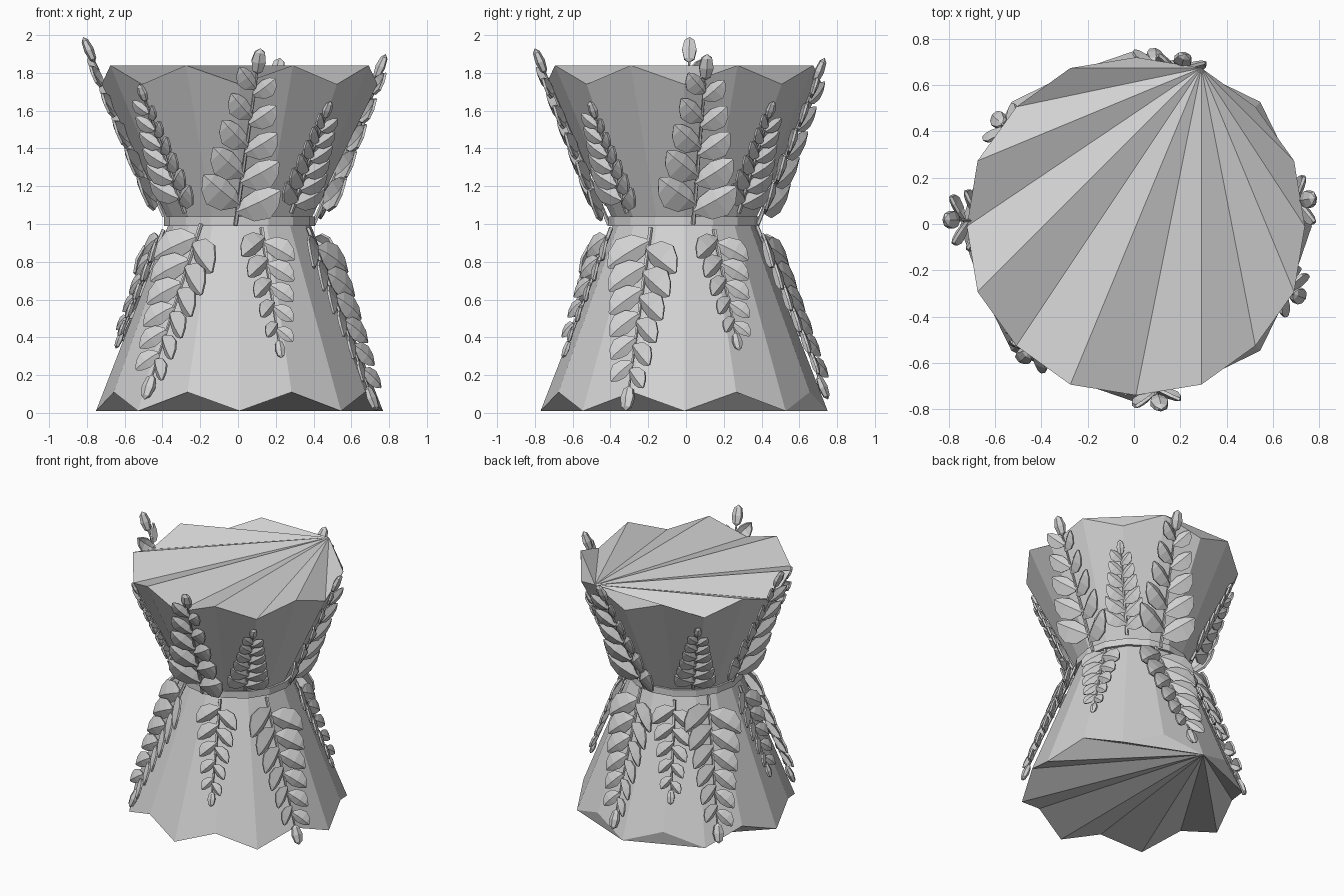
import bpy, bmesh, math
from mathutils import Vector, Matrix

cube = bpy.data.objects.get("Cube")
if cube:
    bpy.data.objects.remove(cube, do_unlink=True)

CENTRE = Vector((0.008, -0.01, 0))
SIDES = 16

grey = bpy.data.materials.new("plain grey")
grey.use_nodes = True
grey.diffuse_color = (0.64, 0.64, 0.64, 1)
grey.node_tree.nodes["Principled BSDF"].inputs["Base Color"].default_value = (0.64, 0.64, 0.64, 1)


def make_object(name, bm):
    mesh = bpy.data.meshes.new(name)
    bm.to_mesh(mesh)
    bm.free()
    mesh.materials.append(grey)
    obj = bpy.data.objects.new(name, mesh)
    obj.location = CENTRE
    bpy.context.collection.objects.link(obj)
    return obj


def frustum(name, rings, bottom_hub=0, top_hub=0):
    """Closed stack of rings; each ring is a pair of (radius, z), used on alternate corners.
    Each cap is a fan of triangles from its hub corner."""
    bm = bmesh.new()
    loops = []
    for ring in rings:
        loop = []
        for i in range(SIDES):
            r, z = ring[i % 2]
            a = math.tau * i / SIDES
            loop.append(bm.verts.new((r * math.cos(a), r * math.sin(a), z)))
        loops.append(loop)
    for low, high in zip(loops, loops[1:]):
        for i in range(SIDES):
            j = (i + 1) % SIDES
            bm.faces.new((low[i], low[j], high[j], high[i]))
    for k in range(1, SIDES - 1):
        b = [loops[0][(bottom_hub + n) % SIDES] for n in (0, k + 1, k)]
        t = [loops[-1][(top_hub + n) % SIDES] for n in (0, k, k + 1)]
        bm.faces.new(b)
        bm.faces.new(t)
    return make_object(name, bm)


# Body: two flared halves with zigzag rims and a narrow waist band
frustum("lower_body", [[(0.76, 0.01), (0.72, 0.11)], [(0.375, 1.0)] * 2], bottom_hub=4)
frustum("upper_body", [[(0.375, 1.02)] * 2, [(0.73, 1.74), (0.74, 1.84)]], top_hub=3)
frustum("waist_band", [[(0.4, 0.99)] * 2, [(0.4, 1.04)] * 2])


def on_body(angle, z, lift):
    """Point a little outside the flared body."""
    r = 0.375 + ((z - 1.04) * 0.49 if z > 1 else (0.99 - z) * 0.393) + lift
    a = math.radians(angle)
    return Vector((r * math.cos(a), r * math.sin(a), z))


# Leaf rows: distance along the leaf, half width, outward bend
LEAF = [(0, 0.06, 0), (0.22, 0.27, 0.05), (0.55, 0.34, 0.07), (0.82, 0.22, 0.04), (1, 0.02, -0.02)]


def add_leaf(bm, frame, length, tip_side):
    """Broad blade on one side of the midrib, narrow steep fold on the side facing the sprig tip."""
    rows = []
    for along, half, bend in LEAF:
        row = []
        for side in (-1, 0, 1):
            wide, drop = (0.6, 0.55) if side == tip_side else (1.2, 0.15)
            row.append(bm.verts.new(frame @ (Vector(
                (side * half * wide, along, bend - abs(side) * half * drop)) * length)))
        rows.append(row)
    for a, b in zip(rows, rows[1:]):
        for k in (0, 1):
            bm.faces.new((a[k], a[k + 1], b[k + 1], b[k]))


def sprig(name, start, end, pairs, leaf_size, tip_lift):
    base, tip = on_body(*start, 0.025), on_body(*end, tip_lift)
    up = (tip - base).normalized()
    out = Vector((base.x + tip.x, base.y + tip.y, 0))
    out = (out - up * out.dot(up)).normalized()
    side = up.cross(out)
    length = (tip - base).length
    turn = Matrix((side, up, out)).transposed().to_4x4()

    # Paired leaves, shrinking towards the tip
    bm = bmesh.new()
    for i in range(pairs):
        t = i / (pairs - 1)
        for s in (-1, 1):
            spot = base + up * length * (0.1 + 0.66 * t + 0.02 * s) + out * 0.01
            frame = (Matrix.Translation(spot) @ turn
                     @ Matrix.Rotation(math.radians(s * (54 - 12 * t)), 4, 'Z')
                     @ Matrix.Rotation(math.radians(s * 8), 4, 'Y')
                     @ Matrix.Rotation(math.radians(7), 4, 'X'))
            add_leaf(bm, frame, leaf_size * (1 - 0.42 * t), s)
    leaves = make_object(name + "_leaves", bm)
    thick = leaves.modifiers.new("Thickness", 'SOLIDIFY')
    thick.thickness = 0.014
    thick.offset = 0

    # Tapered stem with a pointed bud at its end
    bm = bmesh.new()
    along = Matrix((side, -out, up)).transposed().to_4x4()
    bud = leaf_size * 0.58
    stem = length - bud * 0.8
    bmesh.ops.create_cone(bm, cap_ends=True, segments=5, radius1=0.012, radius2=0.006, depth=stem,
                          matrix=Matrix.Translation(base + up * stem / 2) @ along)
    bmesh.ops.create_uvsphere(bm, u_segments=6, v_segments=4, radius=bud / 2,
                              matrix=Matrix.Translation(tip - up * bud / 2) @ along
                              @ Matrix.Diagonal((0.58, 0.35, 1, 1)))
    make_object(name + "_stem", bm)


# Large and small sprigs rising over the upper half: (start angle, z), (end angle, z)
UPPER_LARGE = [((-93, 0.995), (-82, 1.93)), ((178, 1.04), (178, 1.99)),
               ((7, 1.0), (9, 1.9)), ((80, 1.0), (74, 1.88))]
UPPER_SMALL = [((-135, 1.06), (-136, 1.74)), ((-48, 1.06), (-46, 1.65)),
               ((45, 1.06), (43, 1.65)), ((132, 1.06), (132, 1.65))]
# Sprigs hanging over the lower half
LOWER_LARGE = [((-121, 1.0), (-131, 0.07)), ((-26, 0.98), (-23, 0.01)),
               ((74, 0.99), (84, 0.07)), ((148, 0.99), (142, 0.04))]
LOWER_SMALL = [((-73, 0.98), (-71, 0.29)), ((23, 0.97), (26, 0.33)),
               ((114, 0.97), (116, 0.3)), ((190, 0.97), (187, 0.34))]

for label, group, pairs, size, lift in (("upper_large", UPPER_LARGE, 5, 0.26, -0.012),
                                        ("upper_small", UPPER_SMALL, 6, 0.18, 0.02),
                                        ("lower_large", LOWER_LARGE, 6, 0.25, 0.03),
                                        ("lower_small", LOWER_SMALL, 5, 0.18, 0.03)):
    for n, (start, end) in enumerate(group, 1):
        sprig(f"{label}_sprig_{n}", start, end, pairs, size, lift)
